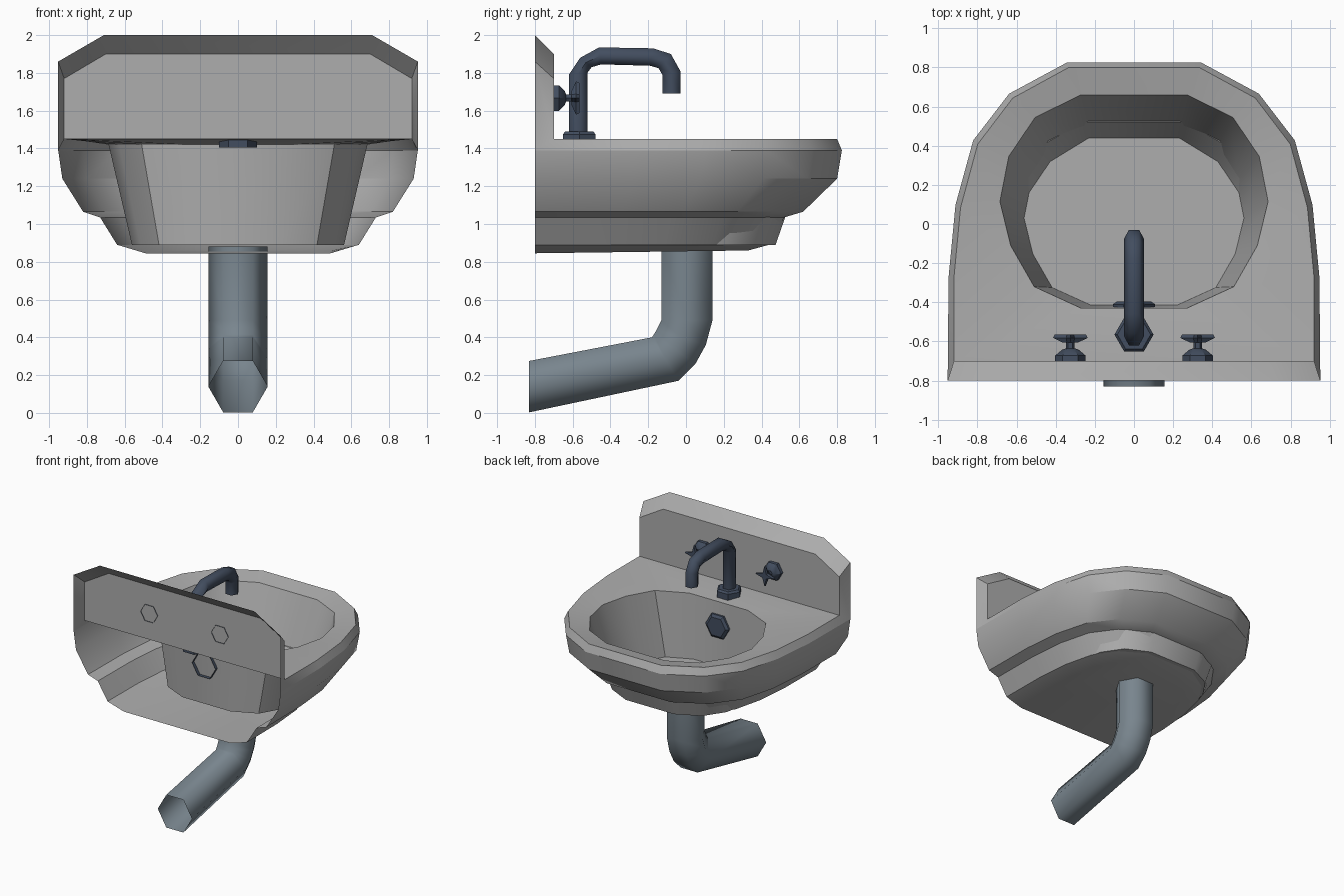
import bpy, bmesh, math
from math import sin, cos, pi

if "Cube" in bpy.data.objects:
    bpy.data.objects.remove(bpy.data.objects["Cube"])


def material(name, rgb):
    m = bpy.data.materials.new(name)
    m.diffuse_color = (*rgb, 1)
    m.use_nodes = True
    m.node_tree.nodes["Principled BSDF"].inputs["Base Color"].default_value = m.diffuse_color
    return m


CERAMIC = material("grey ceramic", (0.42, 0.42, 0.42))
PIPE = material("pipe steel", (0.19, 0.235, 0.27))
TAP = material("dark blue metal", (0.055, 0.075, 0.115))


def finish(name, bm, mat, angle=35):
    bmesh.ops.recalc_face_normals(bm, faces=bm.faces)
    me = bpy.data.meshes.new(name)
    bm.to_mesh(me)
    bm.free()
    me.materials.append(mat)
    ob = bpy.data.objects.new(name, me)
    bpy.context.collection.objects.link(ob)
    bpy.ops.object.select_all(action='DESELECT')
    ob.select_set(True)
    bpy.context.view_layer.objects.active = ob
    bpy.ops.object.shade_smooth_by_angle(angle=math.radians(angle))
    return ob


def strip(bm, a, b, closed=False):
    n = len(a)
    for i in range(n if closed else n - 1):
        j = (i + 1) % n
        bm.faces.new((a[i], a[j], b[j], b[i]))


def loft(name, rings, mat, cap_start=False, cap_end=False, angle=35):
    """Skin closed rings of points."""
    bm = bmesh.new()
    vs = [[bm.verts.new(p) for p in r] for r in rings]
    for a, b in zip(vs, vs[1:]):
        strip(bm, a, b, True)
    if cap_start:
        bm.faces.new(vs[0])
    if cap_end:
        bm.faces.new(vs[-1])
    return finish(name, bm, mat, angle)


def hex_pipe(name, stations, r, mat, cap_end=False):
    """Six sided tube in the yz plane from (inner, outer) edge points."""
    rings = []
    for (y0, z0), (y1, z1) in stations:
        ym, zm = (y0 + y1) / 2, (z0 + z1) / 2
        rings.append([(r / 2, y0, z0), (r, ym, zm), (r / 2, y1, z1),
                      (-r / 2, y1, z1), (-r, ym, zm), (-r / 2, y0, z0)])
    return loft(name, rings, mat, cap_end=cap_end, angle=65)


def hex_y(x, y, z, r):
    return [(x + r * cos(k * pi / 3), y, z + r * sin(k * pi / 3)) for k in range(6)]


def mirror(half):
    return half + [(-x, *rest) for x, *rest in reversed(half)]


# ---- sink body: deck, outer shell, splashback and bowl, open at the back
bm = bmesh.new()
shape = [(1, 0), (.995, .325), (.958, .552), (.863, .755), (.67, .902), (.36, 1)]
levels = [(.925, .80, 1.45), (.952, .825, 1.39), (.93, .80, 1.24), (.82, .62, 1.065),
          (.73, .52, 1.035), (.64, .44, .89), (.49, .33, .845)]
rings = []
for k, (X, Y, Z) in enumerate(levels):
    half = [(X * sx, -.8 + (Y + .8) * t, Z + (.015 * t if k == 6 else 0)) for sx, t in shape]
    if k == 0:
        half[0] = (.92, -.7, Z)
    rings.append([bm.verts.new(p) for p in mirror(half)])
for a, b in zip(rings, rings[1:]):
    strip(bm, a, b)
bm.faces.new(rings[-1])

# splashback panel with bevelled rim
panel = [rings[0][0]] + [bm.verts.new(p) for p in mirror([(.92, -.7, 1.77), (.70, -.7, 1.9)])] + [rings[0][-1]]
rim = [rings[1][0]] + [bm.verts.new(p) for p in mirror([(.952, -.8, 1.86), (.71, -.8, 2.0)])] + [rings[1][-1]]
bm.faces.new(panel)
strip(bm, panel, rim)

# bowl
hole = mirror([(.27, .66), (.505, .545), (.64, .345), (.685, .115), (.63, -.11), (.51, -.32), (.27, -.43)])
top = [bm.verts.new((x, y, 1.42)) for x, y in hole]
low = [bm.verts.new((x * .82, .03 + (y - .115) * .815, .89)) for x, y in hole]
strip(bm, top, low, True)
bm.faces.new(low)

# deck between the rim and the bowl
edges = []
for loop in (rings[0], top):
    for i, v in enumerate(loop):
        w = loop[(i + 1) % len(loop)]
        edges.append(bm.edges.get((v, w)) or bm.edges.new((v, w)))
bmesh.ops.triangle_fill(bm, use_beauty=True, edges=edges, normal=(0, 0, 1))
finish("sink_body", bm, CERAMIC, 32)

# ---- waste pipe
hex_pipe("drain_pipe", [((-.13, .88), (.14, .88)), ((-.13, .49), (.14, .49)),
                        ((-.155, .44), (.105, .36)), ((-.17, .415), (.05, .26)),
                        ((-.18, .40), (-.04, .17)), ((-.83, .275), (-.83, .003))], .157, PIPE)

# ---- spout and its base
hex_pipe("spout", [((-.522, 1.46), (-.62, 1.46)), ((-.522, 1.80), (-.62, 1.79)),
                   ((-.50, 1.83), (-.56, 1.88)), ((-.45, 1.845), (-.46, 1.935)),
                   ((-.19, 1.838), (-.175, 1.93)), ((-.145, 1.825), (-.08, 1.9)),
                   ((-.125, 1.79), (-.03, 1.81)), ((-.125, 1.69), (-.03, 1.69))], .052, TAP, True)
loft("spout_base", [[(r * cos(k * pi / 3), -.565 + r * sin(k * pi / 3), z) for k in range(6)]
                    for r, z in ((.1, 1.405), (.1, 1.475), (.085, 1.49), (.05, 1.49))], TAP, cap_end=True)

# ---- overflow cap on the bowl wall
loft("overflow_cap", [hex_y(0, y, 1.222, r) for y, r in ((-.45, .108), (-.41, .108), (-.395, .085))],
     TAP, cap_end=True)

# ---- tap handles: hex foot, stem and four pointed star
for side, sx in (("left", -1), ("right", 1)):
    x, z = .325 * sx, 1.667
    loft(side + "_tap_stem", [hex_y(x, y, z, r) for y, r in
                              ((-.705, .078), (-.672, .078), (-.642, .042), (-.635, .022), (-.59, .022))], TAP)
    stars = []
    for y, ro, ri in ((-.605, .04, .025), (-.582, .088, .03), (-.565, .08, .025)):
        stars.append([(x + r * cos(k * pi / 4), y, z + r * sin(k * pi / 4))
                      for k in range(8) for r in [ri if k % 2 else ro]])
    loft(side + "_tap_handle", stars, TAP, cap_start=True, cap_end=True)
